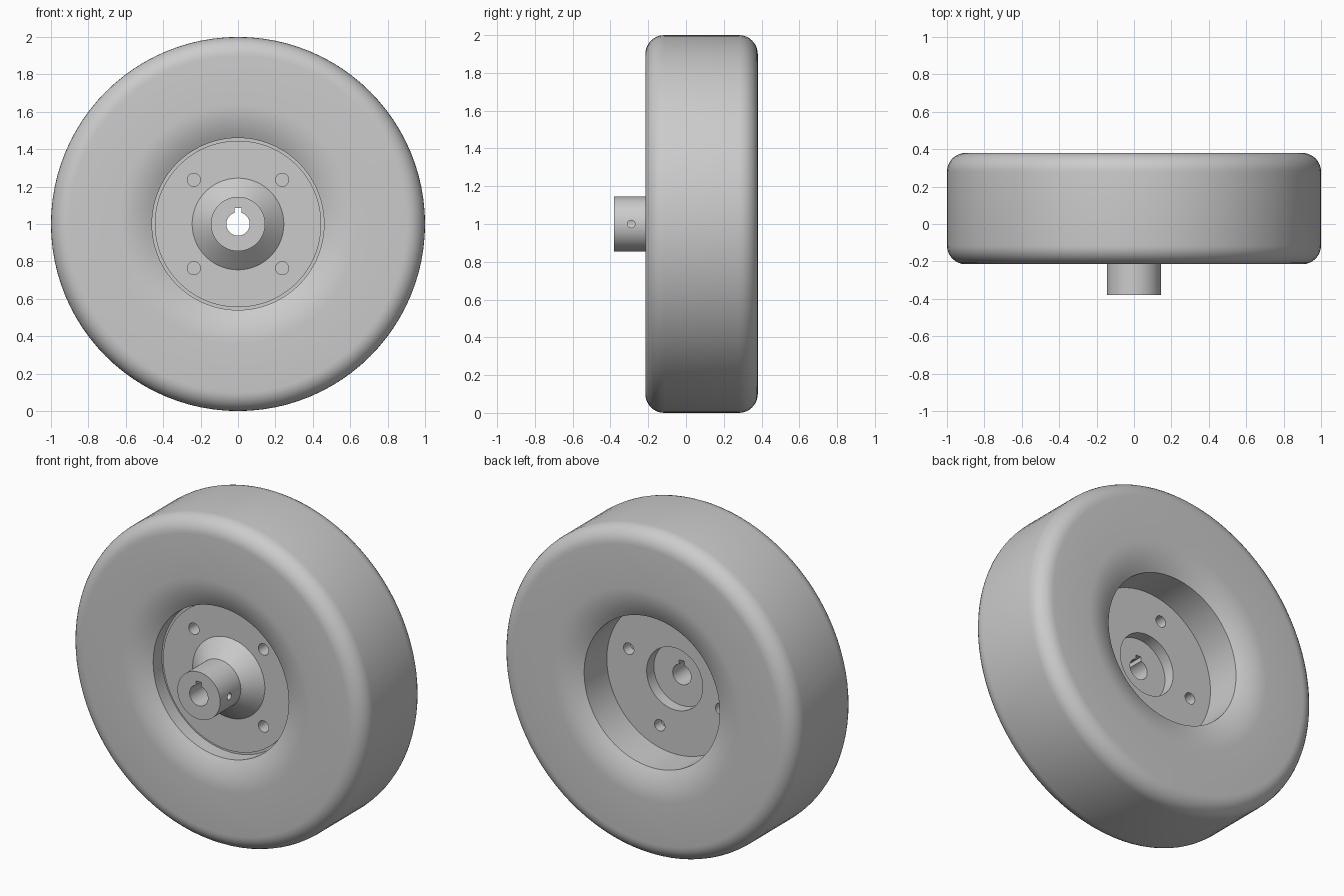
import bpy, bmesh, math
from mathutils import Matrix, Vector

cube = bpy.data.objects.get("Cube")
if cube:
    bpy.data.objects.remove(cube, do_unlink=True)

grey = bpy.data.materials.new("plain_grey")
grey.use_nodes = True
COLOUR = (0.6, 0.6, 0.6, 1)
grey.diffuse_color = COLOUR
grey.node_tree.nodes["Principled BSDF"].inputs["Base Color"].default_value = COLOUR

AXLE = Vector((0, 0, 1))


def finish(name, bm):
    bmesh.ops.recalc_face_normals(bm, faces=bm.faces)
    mesh = bpy.data.meshes.new(name)
    bm.to_mesh(mesh)
    bm.free()
    mesh.materials.append(grey)
    obj = bpy.data.objects.new(name, mesh)
    bpy.context.collection.objects.link(obj)
    return obj


def lathe(name, profile, steps=96):
    """Spin a closed (radius, y) profile around the axle."""
    bm = bmesh.new()
    rings = []
    for i in range(steps):
        a = math.tau * i / steps
        rings.append([bm.verts.new((r * math.cos(a), y, 1 + r * math.sin(a)))
                      for r, y in profile])
    n = len(profile)
    for i in range(steps):
        a, b = rings[i], rings[(i + 1) % steps]
        for j in range(n):
            k = (j + 1) % n
            bm.faces.new((a[j], a[k], b[k], b[j]))
    return finish(name, bm)


def rod(bm, centre, axis, radius, length):
    """Add a cylinder along the given axis."""
    turn = Vector((0, 0, 1)).rotation_difference(Vector(axis)).to_matrix().to_4x4()
    bmesh.ops.create_cone(bm, cap_ends=True, segments=32, radius1=radius,
                          radius2=radius, depth=length,
                          matrix=Matrix.Translation(centre) @ turn)


def bolt_circle(bm, start_angle, radius, y0, y1):
    for i in range(4):
        a = math.radians(start_angle + 90 * i)
        centre = AXLE + Vector((radius * math.cos(a), (y0 + y1) / 2, radius * math.sin(a)))
        rod(bm, centre, (0, 1, 0), 0.035, y1 - y0)


def activate(obj):
    bpy.ops.object.select_all(action='DESELECT')
    obj.select_set(True)
    bpy.context.view_layer.objects.active = obj


def cut(obj, bm):
    cutter = finish(obj.name + "_cutter", bm)
    cutter.hide_render = True
    mod = obj.modifiers.new("holes", 'BOOLEAN')
    mod.operation = 'DIFFERENCE'
    mod.solver = 'EXACT'
    mod.object = cutter
    activate(obj)
    bpy.ops.object.modifier_apply(modifier=mod.name)
    bpy.data.objects.remove(cutter, do_unlink=True)


# Tyre: rounded shoulders, side walls dipping in towards the opening
FRONT, BACK, ROUND = -0.215, 0.38, 0.1
half = []
for i in range(9):
    t = 1 - i / 8
    half.append((0.64 - 0.18 * t, 0.05 * t * t))
for i in range(9):
    a = math.pi / 2 * i / 8
    half.append((1 - ROUND + ROUND * math.sin(a), ROUND - ROUND * math.cos(a)))
tyre = lathe("tyre", [(r, FRONT + d) for r, d in half]
             + [(r, BACK - d) for r, d in reversed(half)])

# Web: wheel disc with rim sleeve and a round rear recess
web = lathe("wheel_web", [(0.19, 0.11), (0.47, 0.11), (0.47, -0.08),
                          (0.445, -0.08), (0.445, 0.04), (0.19, 0.04)])
bm = bmesh.new()
bolt_circle(bm, 18, 0.328, 0.045, 0.2)
cut(web, bm)

# Hub: flange, cone and shaft tube
hub = lathe("hub", [(0.062, -0.38), (0.145, -0.38), (0.145, -0.18), (0.245, -0.09),
                    (0.445, -0.09), (0.445, 0.04), (0.062, 0.04)])
bm = bmesh.new()
bolt_circle(bm, 45, 0.334, -0.2, 0.03)
rod(bm, (0.12, -0.29, 1), (1, 0, 0), 0.02, 0.16)  # set screw hole
cut(hub, bm)
bm = bmesh.new()
bmesh.ops.create_cube(bm, size=1, matrix=Matrix.Translation((0, -0.17, 1.0425))
                      @ Matrix.Diagonal((0.036, 0.6, 0.085, 1)))  # keyway
cut(hub, bm)

for part in (tyre, web, hub):
    activate(part)
    bpy.ops.object.shade_smooth_by_angle(angle=math.radians(25))
